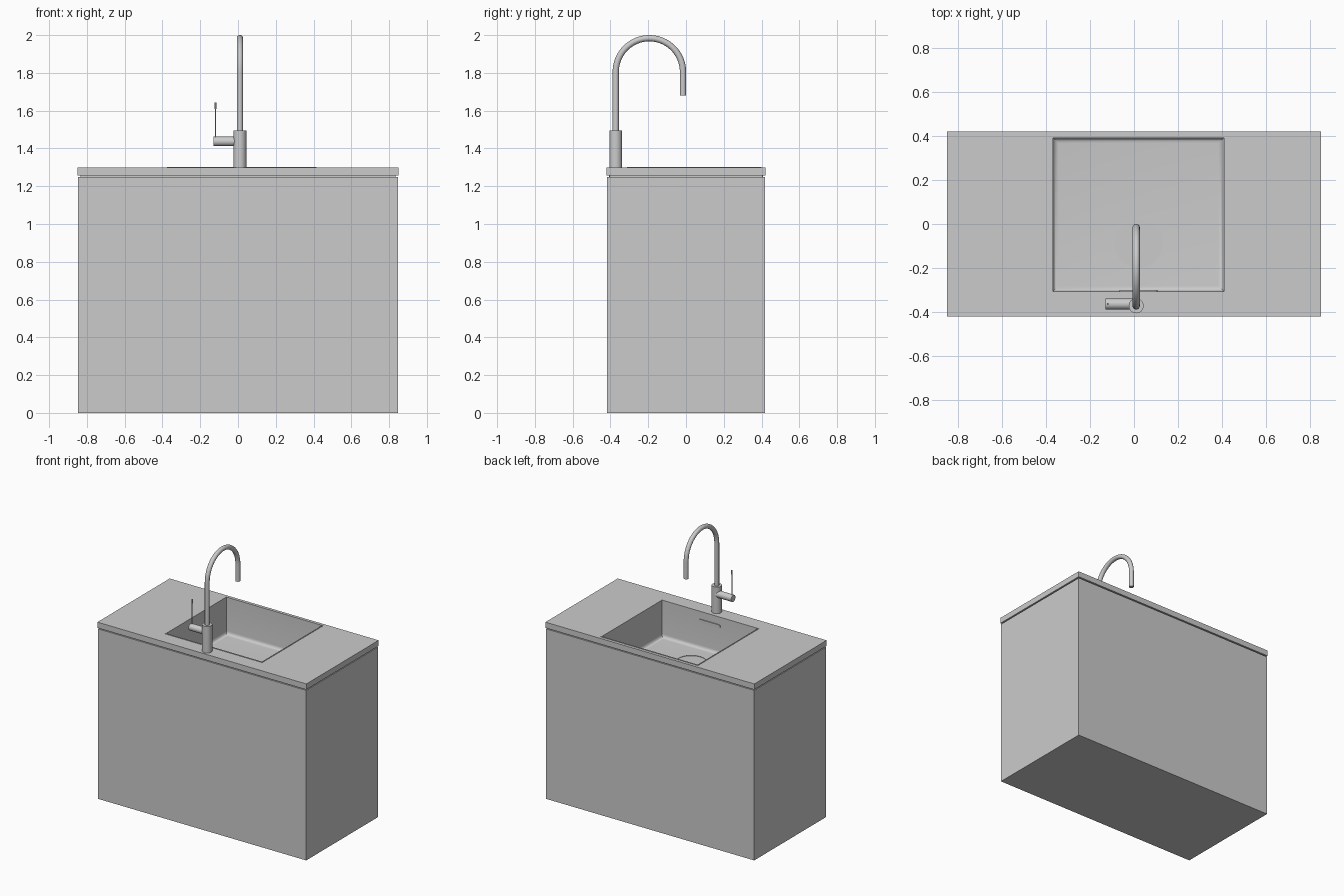
import bpy, bmesh, math
from mathutils import Vector, Matrix

cube = bpy.data.objects.get("Cube")
if cube:
    bpy.data.objects.remove(cube, do_unlink=True)

grey = bpy.data.materials.new("plain grey")
grey.use_nodes = True
tone = (0.6, 0.6, 0.6, 1)
grey.diffuse_color = tone
grey.node_tree.nodes["Principled BSDF"].inputs["Base Color"].default_value = tone


def finish(name, bm, smooth=False):
    mesh = bpy.data.meshes.new(name)
    bmesh.ops.recalc_face_normals(bm, faces=bm.faces)
    bm.to_mesh(mesh)
    bm.free()
    obj = bpy.data.objects.new(name, mesh)
    bpy.context.collection.objects.link(obj)
    mesh.materials.append(grey)
    if smooth:
        bpy.ops.object.select_all(action="DESELECT")
        obj.select_set(True)
        bpy.context.view_layer.objects.active = obj
        bpy.ops.object.shade_smooth_by_angle(angle=math.radians(35))
    return obj


def rect(x, y, half_w, half_d, z):
    return [(x + sx * half_w, y + sy * half_d, z)
            for sx, sy in ((-1, -1), (1, -1), (1, 1), (-1, 1))]


def loft(name, rings, loop=False, smooth=False):
    """Skin a stack of rings; loop joins the last ring to the first."""
    bm = bmesh.new()
    rows = [[bm.verts.new(p) for p in ring] for ring in rings]
    n = len(rows[0])
    pairs = list(zip(rows, rows[1:])) + ([(rows[-1], rows[0])] if loop else [])
    for a, b in pairs:
        for i in range(n):
            j = (i + 1) % n
            bm.faces.new((a[i], a[j], b[j], b[i]))
    if not loop:
        bm.faces.new(rows[0])
        bm.faces.new(rows[-1])
    return finish(name, bm, smooth)


def rod(name, start, end, radius, sides=32):
    a, b = Vector(start), Vector(end)
    turn = (b - a).to_track_quat("Z", "Y").to_matrix().to_4x4()
    bm = bmesh.new()
    bmesh.ops.create_cone(bm, cap_ends=True, segments=sides, radius1=radius,
                          radius2=radius, depth=(b - a).length,
                          matrix=Matrix.Translation((a + b) / 2) @ turn)
    return finish(name, bm, True)


# Cabinet with a hollow for the basin and a recessed neck under the counter
W, D = 0.85, 0.42
loft("cabinet", [rect(0, 0, w, d, z) for w, d, z in (
    (W - .003, D - .003, 0), (W - .003, D - .003, 1.25), (W - .015, D - .015, 1.25),
    (W - .015, D - .015, 1.258), (.5, .408, 1.258), (.5, .408, .9))])

# Countertop slab with an opening
bx, by, bw, bd = 0.02, 0.043, 0.395, 0.355
loft("countertop", [
    rect(bx, by, bw, bd, 1.258), rect(0, 0, W, D, 1.258),
    rect(0, 0, W, D, 1.3), rect(bx, by, bw, bd, 1.3)], loop=True)

# Basin: thin rim, straight walls and a rounded floor edge
floor_z, fillet, inner = 1.03, 0.025, 0.006
basin = [rect(bx, by, bw - s, bd - s, z) for s, z in (
    (-.001, floor_z - .01), (-.001, 1.303), (inner, 1.303))]
for i in range(7):
    a = math.pi / 2 * i / 6
    s = inner + fillet * (1 - math.cos(a))
    basin.append(rect(bx, by, bw - s, bd - s, floor_z + fillet * (1 - math.sin(a))))
loft("basin", basin, smooth=True)

# Drain cover with a raised edge
def circle(radius, z):
    return [(0.02 + radius * math.cos(t), -0.09 + radius * math.sin(t), z)
            for t in (math.tau * i / 48 for i in range(48))]

loft("drain_cover", [circle(r, floor_z + h) for r, h in (
    (.11, 0), (.11, .004), (.104, .004), (.104, .001))])

# Overflow slot: a rounded plate on the front basin wall
wall_y = by - bd + inner
slot = []
for i in range(24):
    t = math.tau * (i + .5) / 24
    slot.append((bx + math.copysign(.075, math.cos(t)) + .012 * math.cos(t),
                 1.235 + .012 * math.sin(t)))
loft("overflow_slot", [[(x, wall_y + h, z) for x, z in slot] for h in (0, .006)])

# Tap body, handle and thin lever
tx, ty = 0.01, -0.372
rod("tap_body", (tx, ty, 1.3), (tx, ty, 1.495), .034)
rod("tap_handle", (tx, ty + .008, 1.437), (-.13, ty + .008, 1.437), .025)
rod("tap_lever", (-.119, ty + .008, 1.45), (-.119, ty + .008, 1.62), .003, 12)
rod("tap_lever_tip", (-.119, ty + .008, 1.61), (-.119, ty + .008, 1.642), .005, 12)

# Swan neck spout swept along an arch
r, arc = .0165, .178
top = 2 - r - arc
path = [((ty, 1.49), 0), ((ty, top), 0)]
for i in range(1, 33):
    a = math.pi * i / 32
    path.append(((ty + arc - arc * math.cos(a), top + arc * math.sin(a)), a))
path.append(((ty + 2 * arc, 1.68), math.pi))
spout = []
for (y, z), a in path:
    spout.append([(tx + r * math.sin(t), y + r * math.cos(t) * math.cos(a),
                   z - r * math.cos(t) * math.sin(a))
                  for t in (math.tau * i / 20 for i in range(20))])
loft("spout", spout, smooth=True)
